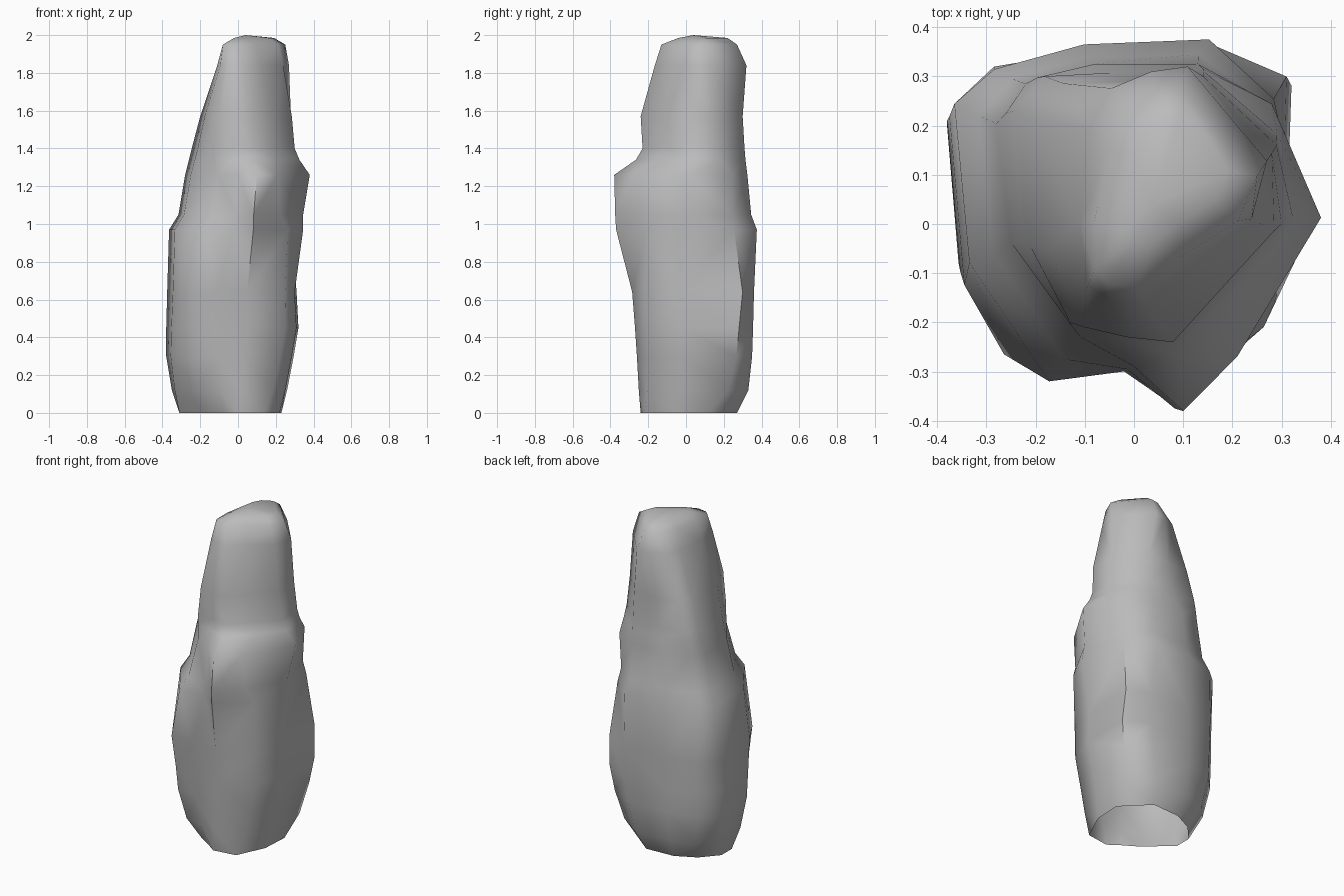
import bpy
import bmesh

cube = bpy.data.objects.get("Cube")
if cube:
    bpy.data.objects.remove(cube)

# Characteristic cross-sections, counter-clockwise from the front corner
foot = [(0, -.24), (.14, -.22), (.22, -.05), (.23, .12), (.08, .27), (-.1, .26),
        (-.22, .2), (-.31, .1), (-.31, 0), (-.15, -.14), (-.07, -.19)]
belly = [(.05, -.28), (.25, -.21), (.3, -.03), (.31, .3), (.17, .36), (-.1, .35),
         (-.28, .32), (-.37, .22), (-.34, -.12), (-.26, -.26), (-.11, -.28)]
waist = [(.08, -.37), (.26, -.21), (.34, -.04), (.28, .25), (.15, .37), (-.1, .36),
         (-.28, .31), (-.36, .24), (-.33, -.08), (-.17, -.32), (-.02, -.3)]
chest = [(.1, -.38), (.21, -.27), (.38, .01), (.28, .24), (.13, .32), (-.08, .32),
         (-.22, .28), (-.28, .2), (-.25, -.04), (-.11, -.23), (0, -.29)]
neck = [(.08, -.23), (.2, -.1), (.29, 0), (.28, .16), (.14, .31), (-.02, .3),
        (-.17, .3), (-.23, .23), (-.2, -.04), (-.12, -.2), (-.02, -.22)]
crown = [(.01, -.13), (.1, -.06), (.22, .02), (.26, .12), (.1, .31), (.05, .3),
         (-.01, .26), (-.05, .18), (-.08, .02), (-.08, -.09), (-.05, -.12)]

# Height, lower section, upper section, blend, then x and y extents
levels = [
    (0, foot, belly, 0, -.31, .23, -.24, .27),
    (.12, foot, belly, .5, -.35, .26, -.25, .33),
    (.3, foot, belly, .75, -.38, .295, -.26, .35),
    (.45, foot, belly, .85, -.38, .32, -.27, .355),
    (.64, belly, waist, 0, -.375, .31, -.285, .36),
    (.97, belly, waist, 1, -.365, .345, -.37, .375),
    (1.05, waist, chest, .5, -.315, .345, -.375, .345),
    (1.26, waist, chest, 1, -.28, .38, -.38, .325),
    (1.34, chest, neck, .75, -.26, .325, -.265, .315),
    (1.4, chest, neck, 1, -.245, .3, -.23, .31),
    (1.57, neck, crown, .1, -.2, .285, -.24, .3),
    (1.84, neck, crown, .8, -.11, .27, -.165, .32),
    (1.95, neck, crown, 1, -.08, .25, -.13, .27),
    (1.985, neck, crown, 1, -.02, .19, -.04, .22),
]


def fit(values, low, high):
    """Stretch values so that they span low to high."""
    start, end = min(values), max(values)
    return [low + (v - start) / (end - start) * (high - low) for v in values]


def outline(first, second, blend, x_low, x_high, y_low, y_high):
    """Blend two sections and fit the result to the given extents."""
    mixed = [(a[0] + (b[0] - a[0]) * blend, a[1] + (b[1] - a[1]) * blend)
             for a, b in zip(first, second)]
    xs = fit([p[0] for p in mixed], x_low, x_high)
    ys = fit([p[1] for p in mixed], y_low, y_high)
    return list(zip(xs, ys))


# Stack the rings and skin them into a rough standing stone, open underneath
bm = bmesh.new()
rings = []
for height, *section in levels:
    rings.append([bm.verts.new((x, y, height)) for x, y in outline(*section)])

count = len(foot)
for below, above in zip(rings, rings[1:]):
    for i in range(count):
        j = (i + 1) % count
        bm.faces.new((below[i], below[j], above[j], above[i]))

# Slightly peaked top
peak = bm.verts.new((.04, .04, 2))
for i in range(count):
    bm.faces.new((rings[-1][i], rings[-1][(i + 1) % count], peak))

bmesh.ops.triangulate(bm, faces=bm.faces[:], quad_method='SHORT_EDGE')
mesh = bpy.data.meshes.new("standing_stone")
bm.to_mesh(mesh)
bm.free()

# Plain grey stone
stone = bpy.data.materials.new("grey_stone")
stone.use_nodes = True
grey = (.5, .5, .5, 1)
stone.diffuse_color = grey
stone.node_tree.nodes["Principled BSDF"].inputs["Base Color"].default_value = grey
mesh.materials.append(stone)

rock = bpy.data.objects.new("standing_stone", mesh)
bpy.context.collection.objects.link(rock)
bpy.ops.object.select_all(action='DESELECT')
rock.select_set(True)
bpy.context.view_layer.objects.active = rock
bpy.ops.object.shade_smooth_by_angle(angle=1.1)
